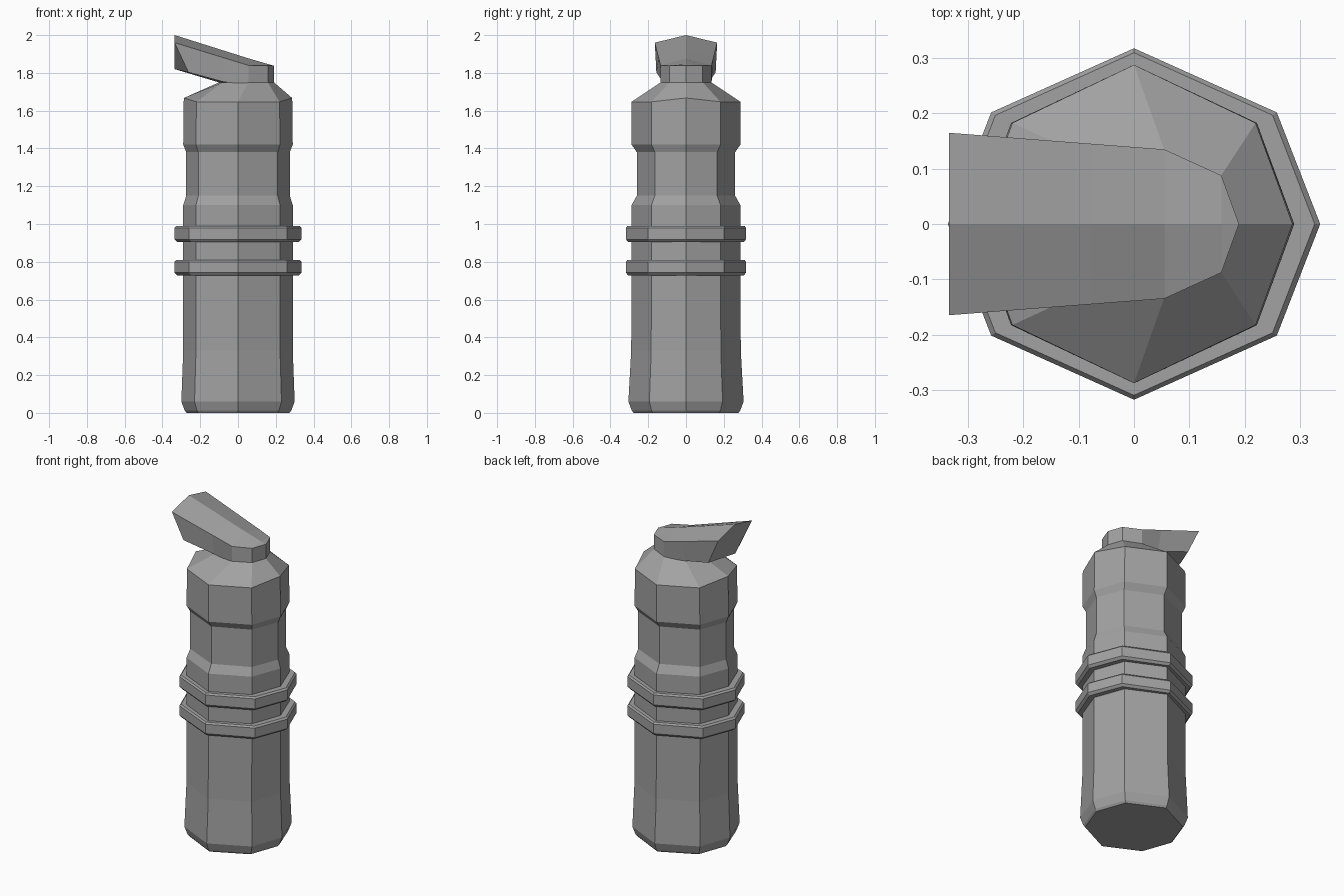
import bpy, bmesh

if "Cube" in bpy.data.objects:
    bpy.data.objects.remove(bpy.data.objects["Cube"])

# Dark grey used on every part
grey = bpy.data.materials.new("dark_grey")
grey.diffuse_color = (.36, .36, .36, 1)
grey.use_nodes = True
grey.node_tree.nodes["Principled BSDF"].inputs["Base Color"].default_value = grey.diffuse_color


def finish(name, bm):
    bmesh.ops.remove_doubles(bm, verts=bm.verts, dist=0.0005)
    bmesh.ops.recalc_face_normals(bm, faces=bm.faces)
    me = bpy.data.meshes.new(name)
    bm.to_mesh(me)
    bm.free()
    me.materials.append(grey)
    ob = bpy.data.objects.new(name, me)
    bpy.context.collection.objects.link(ob)
    return ob


def loft(name, rings, closed=False):
    """Skin a list of equal-length point rings; cap the ends or join them."""
    bm = bmesh.new()
    vs = [[bm.verts.new(p) for p in r] for r in rings]
    n = len(vs[0])
    pairs = list(zip(vs, vs[1:]))
    if closed:
        pairs.append((vs[-1], vs[0]))
    for a, b in pairs:
        for i in range(n):
            j = (i + 1) % n
            bm.faces.new((a[i], a[j], b[j], b[i]))
    if not closed:
        bm.faces.new(vs[0])
        bm.faces.new(vs[-1])
    return finish(name, bm)


def octagon(rx, ry, z, tip_rise=0.0):
    q = [(1, 0), (.767, .635), (0, 1), (-.767, .635),
         (-1, 0), (-.767, -.635), (0, -1), (.767, -.635)]
    return [(x * rx, y * ry, z + (tip_rise if abs(x) == 1 else 0)) for x, y in q]


# Bottle body: eight-sided profile with a waisted grip and sloped shoulder
profile = [(.272, .278, 0), (.282, .287, .012), (.3, .305, .06), (.29, .29, .33),
           (.29, .288, 1.1), (.274, .26, 1.15), (.274, .26, 1.38), (.29, .288, 1.42)]
rings = [octagon(*p) for p in profile]
rings.append(octagon(.287, .288, 1.647, .02))
neck = [(.19, 0), (.158, .088), (.055, .133), (-.08, .118),
        (-.1, 0), (-.08, -.118), (.055, -.133), (.158, -.088)]
rings.append([(x, y, 1.75) for x, y in neck])
loft("bottle_body", rings)

# Two raised bands around the middle
for name, z0, z1 in (("lower_band", .728, .81), ("upper_band", .905, .99)):
    section = [(.28, .275, z0), (.322, .306, z0), (.337, .318, z0 + .014),
               (.337, .318, z1 - .01), (.327, .31, z1), (.28, .275, z1)]
    loft(name, [octagon(*s) for s in section], closed=True)


# Lever cap: sections along x, each (top ridge, top side, low side, low centre)
def cap_section(top, side, low, centre):
    def flip(p):
        return (p[0], -p[1], p[2])
    return [top, side, low, centre, flip(low), flip(side)]


loft("lever_cap", [
    cap_section((-.335, 0, 2), (-.335, .165, 1.96), (-.262, .157, 1.803), (-.335, 0, 1.82)),
    cap_section((-.075, 0, 1.918), (-.075, .145, 1.88), (-.075, .122, 1.752), (-.085, 0, 1.745)),
    cap_section((.055, 0, 1.877), (.055, .135, 1.84), (.055, .135, 1.74), (.055, 0, 1.74)),
    cap_section((.158, 0, 1.847), (.158, .088, 1.838), (.158, .088, 1.74), (.158, 0, 1.74)),
    cap_section((.19, 0, 1.838), (.19, 0, 1.838), (.19, 0, 1.74), (.19, 0, 1.74)),
])
